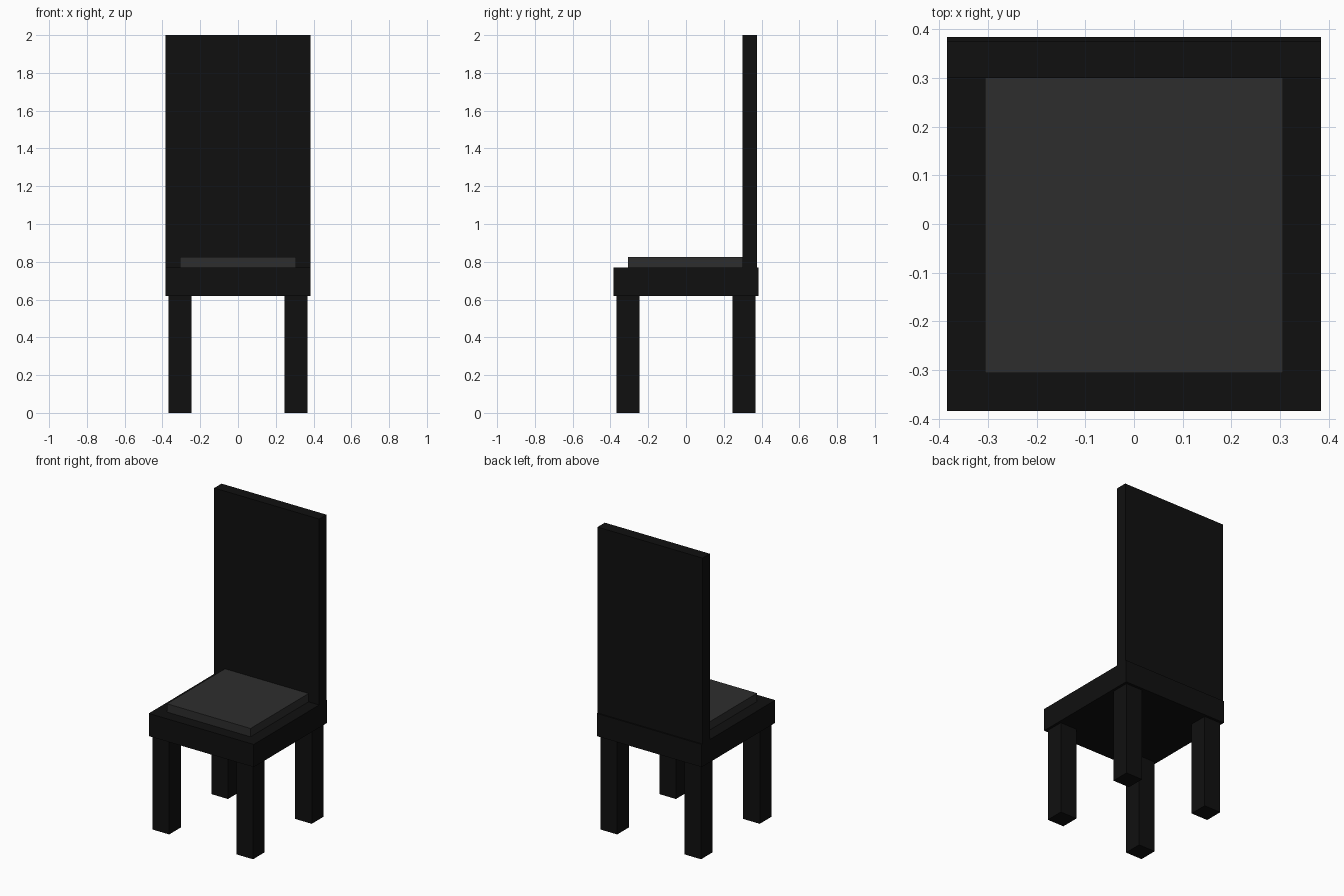
import bpy

if "Cube" in bpy.data.objects:
    bpy.data.objects.remove(bpy.data.objects["Cube"])


def material(name, value):
    mat = bpy.data.materials.new(name)
    mat.diffuse_color = (value, value, value, 1)
    mat.use_nodes = True
    mat.node_tree.nodes["Principled BSDF"].inputs["Base Color"].default_value = mat.diffuse_color
    return mat


def box(name, x, y, z, mat):
    """Box from (min, max) ranges on each axis."""
    ranges = (x, y, z)
    bpy.ops.mesh.primitive_cube_add(size=1, location=[(a + b) / 2 for a, b in ranges])
    obj = bpy.context.object
    obj.name = name
    obj.scale = [b - a for a, b in ranges]
    bpy.ops.object.transform_apply(location=False, rotation=False, scale=True)
    obj.data.materials.append(mat)
    return obj


frame = material("black_frame", 0.005)
fabric = material("dark_grey_cushion", 0.027)

# Seat, cushion and tall backrest
box("seat", (-0.384, 0.384), (-0.384, 0.384), (0.62, 0.77), frame)
box("cushion", (-0.306, 0.306), (-0.306, 0.302), (0.77, 0.825), fabric)
box("backrest", (-0.384, 0.384), (0.30, 0.376), (0.77, 2.0), frame)

# Four square legs
inner, outer = 0.246, 0.368
spans = {-1: (-outer, -inner), 1: (inner, outer)}
for sy, row in ((-1, "front"), (1, "back")):
    for sx, side in ((-1, "left"), (1, "right")):
        box(f"{row}_{side}_leg", spans[sx], spans[sy], (0, 0.62), frame)
